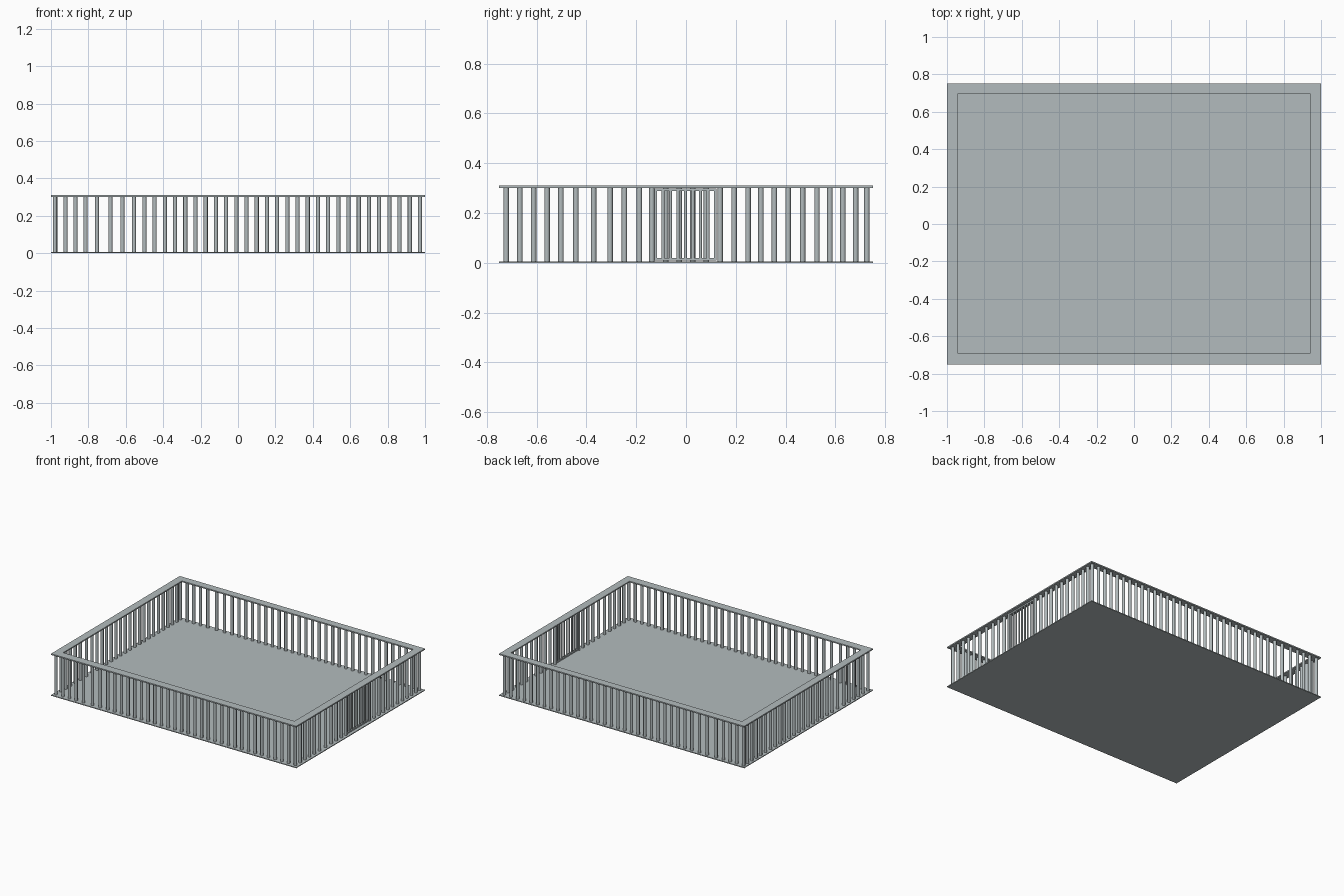
import bpy, bmesh
from mathutils import Matrix, Vector

if "Cube" in bpy.data.objects:
    bpy.data.objects.remove(bpy.data.objects["Cube"])

grey = bpy.data.materials.new("light grey metal")
grey.diffuse_color = (0.45, 0.50, 0.51, 1)
grey.use_nodes = True
grey.node_tree.nodes["Principled BSDF"].inputs["Base Color"].default_value = grey.diffuse_color

BASE_TOP, RIM_LOW, RIM_TOP = 0.006, 0.301, 0.31
PX, PY = 0.974, 0.722          # centre lines of the bar rows


def finish(name, bm):
    me = bpy.data.meshes.new(name)
    bm.to_mesh(me)
    bm.free()
    me.materials.append(grey)
    ob = bpy.data.objects.new(name, me)
    bpy.context.collection.objects.link(ob)
    return ob


def add_box(bm, x0, x1, y0, y1, z0, z1):
    m = Matrix.Translation(((x0 + x1) / 2, (y0 + y1) / 2, (z0 + z1) / 2))
    m = m @ Matrix.Diagonal((x1 - x0, y1 - y0, z1 - z0, 1))
    bmesh.ops.create_cube(bm, size=1, matrix=m)


def bars(name, points, r, z0=BASE_TOP, z1=RIM_LOW):
    bm = bmesh.new()
    for x, y in points:
        bmesh.ops.create_cone(bm, cap_ends=True, segments=12, radius1=r, radius2=r,
                              depth=z1 - z0, matrix=Matrix.Translation((x, y, (z0 + z1) / 2)))
    for f in bm.faces:
        f.smooth = abs(f.normal.z) < 0.5
    for e in bm.edges:
        e.smooth = all(f.smooth for f in e.link_faces)
    return finish(name, bm)


def spread(a, b, n):
    return [a + (b - a) * i / (n - 1) for i in range(n)]


# floor plate
bm = bmesh.new()
add_box(bm, -1, 1, -0.75, 0.75, 0, BASE_TOP)
finish("floor_plate", bm)

# flat top rim: mitred ring
bm = bmesh.new()
outer = [(-1, -.75), (1, -.75), (1, .75), (-1, .75)]
inner = [(-.944, -.69), (.944, -.69), (.944, .695), (-.944, .695)]
rings = [[bm.verts.new((x, y, z)) for x, y in pts]
         for pts, z in ((outer, RIM_LOW), (outer, RIM_TOP), (inner, RIM_TOP), (inner, RIM_LOW))]
for k in range(4):
    a, b = rings[k], rings[(k + 1) % 4]
    for i in range(4):
        j = (i + 1) % 4
        bm.faces.new((a[i], a[j], b[j], b[i]))
bmesh.ops.recalc_face_normals(bm, faces=bm.faces)
finish("top_rim", bm)

# front and back rows of bars, slightly wider spaced near the left end
row_x = [-.979, -.922, -.869, -.815, -.754, -.682, -.618, -.556] + spread(-.5, .973, 28)
bars("front_bars", [(x, -PY) for x in row_x], 0.011)
bars("back_bars", [(x, PY + .004) for x in row_x], 0.011)

# side rows, the right one leaving room for the gate
low_y = [-.667, -.612, -.558, -.502, -.442, -.371, -.305, -.247, -.187, -.137]
high_y = [.137, .193, .249, .301, .355, .41, .468, .526, .578, .63, .681]
bars("right_bars", [(PX, y) for y in low_y + high_y], 0.011)
bars("left_bars", [(-PX - .003, y) for y in low_y + [-.082, -.027, .027, .082] + high_y], 0.011)

# gate frame and its thinner bars
bm = bmesh.new()
g = 0.007
for y in (-.122, .118):
    add_box(bm, PX - g, PX + g, y - .005, y + .005, .01, .299)
for z0, z1 in ((.01, .02), (.289, .299)):
    add_box(bm, PX - g, PX + g, -.117, .113, z0, z1)
finish("gate_frame", bm)
bars("gate_bars", [(PX, y) for y in spread(-.092, .088, 7)], 0.006, .02, .289)
